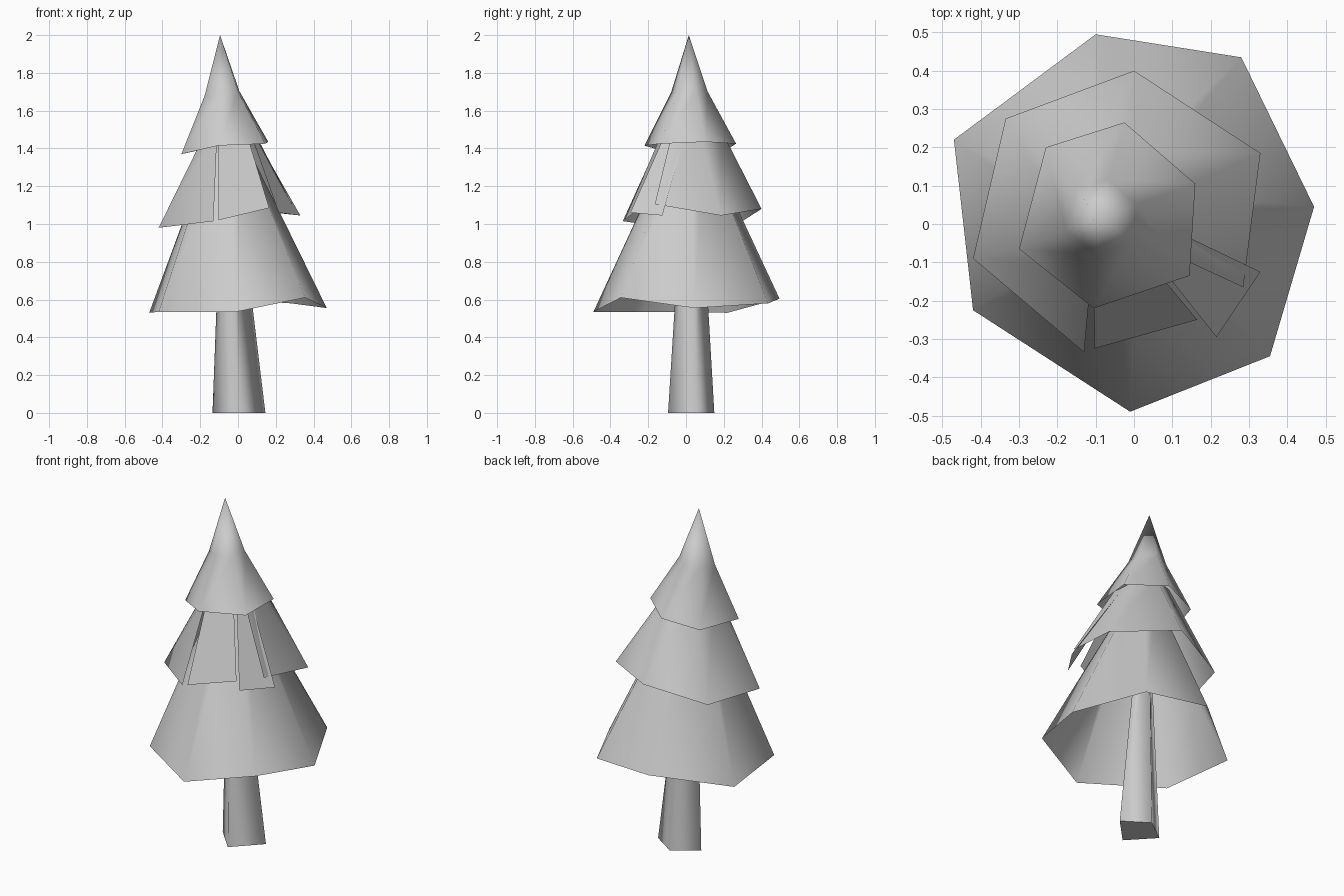
import bpy
from mathutils import Vector

# Remove the default object
default_object = bpy.data.objects.get("Cube")
if default_object:
    bpy.data.objects.remove(default_object, do_unlink=True)

# One plain colour for the whole tree
grey = bpy.data.materials.new("plain_grey")
grey.use_nodes = True
grey.diffuse_color = (0.6, 0.6, 0.6, 1)
shader = grey.node_tree.nodes["Principled BSDF"]
shader.inputs["Base Color"].default_value = grey.diffuse_color
shader.inputs["Roughness"].default_value = 0.8


def scaled_ring(rim, centre, factor):
    """Shrink a rim towards a centre point to get the next ring of a cone."""
    centre = Vector(centre)
    return [centre.lerp(Vector(point), factor) for point in rim]


def flat_ring(points, height):
    """Lift a list of plan points to one height."""
    return [Vector((x, y, height)) for x, y in points]


def loft(name, rings, closed=True, tip=None, base=False):
    """Join rings of equal size into a smooth sheet, with optional tip and base."""
    count = len(rings[0])
    verts = [Vector(point) for ring in rings for point in ring]
    faces = []
    sides = count if closed else count - 1
    for level in range(len(rings) - 1):
        low, high = level * count, (level + 1) * count
        for i in range(sides):
            j = (i + 1) % count
            faces.append((low + i, low + j, high + j, high + i))
    if tip is not None:
        last = len(verts) - count
        verts.append(Vector(tip))
        for i in range(sides):
            faces.append((last + i, last + (i + 1) % count, len(verts) - 1))
    if base:
        # Separate corners keep the base edge crisp
        start = len(verts)
        verts += [Vector(point) for point in rings[0]]
        faces.append(tuple(reversed(range(start, start + count))))
    mesh = bpy.data.meshes.new(name)
    mesh.from_pydata(verts, [], faces)
    for polygon in mesh.polygons:
        polygon.use_smooth = True
    mesh.materials.append(grey)
    part = bpy.data.objects.new(name, mesh)
    bpy.context.collection.objects.link(part)
    return part


# Trunk: tapered four-sided post that runs up inside the branches
trunk_foot = [(0, -0.095), (0.145, 0.054), (0, 0.15), (-0.135, 0.05)]
trunk_head = [(-0.04, -0.02), (0.0, 0.03), (-0.04, 0.08), (-0.09, 0.03)]
loft("trunk", [flat_ring(trunk_foot, 0), flat_ring(trunk_head, 1.2)], base=True)

# Lower branches: wide open skirt with an uneven seven-sided rim
lower_rim = [
    (0.47, 0.045, 0.555), (0.28, 0.435, 0.58), (-0.1, 0.495, 0.605),
    (-0.47, 0.22, 0.53), (-0.42, -0.225, 0.535), (-0.01, -0.49, 0.535),
    (0.355, -0.345, 0.61),
]
lower_top = scaled_ring(lower_rim, (-0.06, 0.02, 0), 0.17)
lower_top = flat_ring([point.xy for point in lower_top], 1.45)
loft("lower_branches", [lower_rim, lower_top])

# Middle branches: skirt left open at the front
middle_rim = [
    (0.285, -0.165, 1.105), (0.33, 0.185, 1.045), (0, 0.4, 1.08),
    (-0.335, 0.275, 1.0), (-0.42, -0.09, 0.98), (-0.13, -0.335, 1.015),
]
middle_top = [(0.08, -0.07), (0.065, 0.07), (0, 0.185),
              (-0.14, 0.13), (-0.165, -0.02), (-0.11, -0.115)]
loft("middle_branches", [middle_rim, flat_ring(middle_top, 1.5)], closed=False)

# Loose panels that fill the opening
panels = {
    "front_panel": ([(-0.103, -0.325, 1.02), (0.165, -0.25, 1.085)],
                    [(-0.105, -0.12), (0.04, -0.1)]),
    "side_panel": ([(0.215, -0.295, 1.06), (0.33, -0.125, 1.045)],
                   [(0.06, -0.1), (0.07, 0)]),
}
for name, (hem, head) in panels.items():
    loft(name, [hem, flat_ring(head, 1.5)], closed=False)

# Upper branches: small skirt that steepens into a pointed tip
tip = (-0.095, 0.015, 2)
upper_rim = [
    (0.16, 0.105, 1.435), (-0.025, 0.265, 1.425), (-0.23, 0.2, 1.385),
    (-0.3, -0.065, 1.37), (-0.105, -0.22, 1.415), (0.145, -0.135, 1.425),
]
shoulder = scaled_ring(upper_rim, tip, 0.4)
for point in shoulder:
    point.z -= 0.07
loft("upper_branches", [upper_rim, shoulder], tip=tip)
